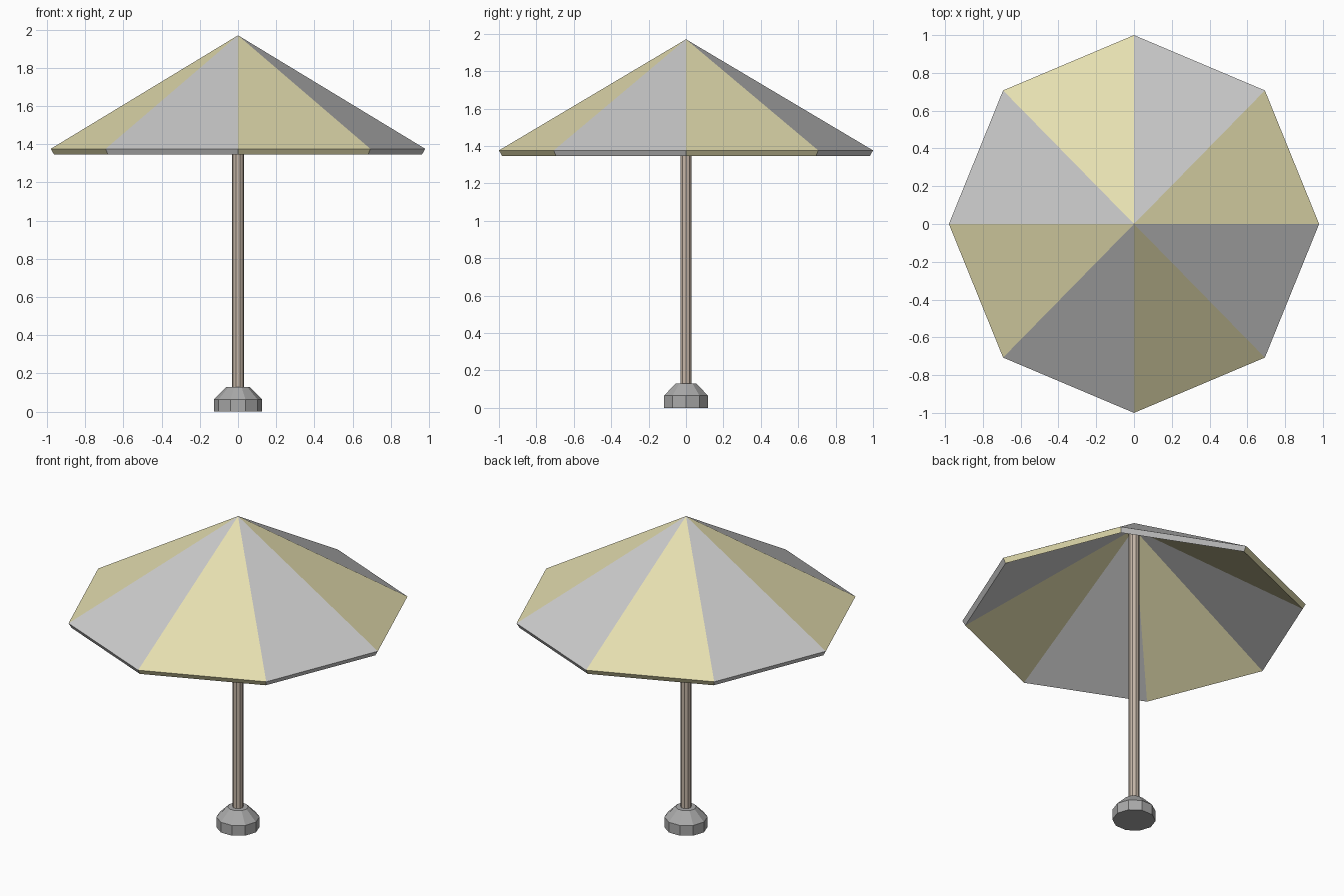
import bpy, math

if "Cube" in bpy.data.objects:
    bpy.data.objects.remove(bpy.data.objects["Cube"])


def material(name, rgb):
    m = bpy.data.materials.new(name)
    m.diffuse_color = (*rgb, 1)
    m.use_nodes = True
    m.node_tree.nodes["Principled BSDF"].inputs["Base Color"].default_value = m.diffuse_color
    return m


def ring(rx, ry, z, n):
    return [(rx * math.cos(2 * math.pi * i / n), ry * math.sin(2 * math.pi * i / n), z)
            for i in range(n)]


def make(name, verts, faces, mats, indices=None):
    me = bpy.data.meshes.new(name)
    me.from_pydata(verts, [], faces)
    for m in mats:
        me.materials.append(m)
    if indices:
        for p, k in zip(me.polygons, indices):
            p.material_index = k
    ob = bpy.data.objects.new(name, me)
    bpy.context.collection.objects.link(ob)
    return ob


def lathe(name, profile, n, mat, y_scale=1.0):
    """Capped faceted solid from (radius, z) pairs, bottom to top."""
    verts = [v for r, z in profile for v in ring(r, r * y_scale, z, n)]
    last = (len(profile) - 1) * n
    faces = [list(range(n))[::-1], list(range(last, last + n))]
    for k in range(len(profile) - 1):
        for i in range(n):
            j = (i + 1) % n
            faces.append((k * n + i, k * n + j, (k + 1) * n + j, (k + 1) * n + i))
    return make(name, verts, faces, [mat])


yellow = material("yellow_fabric", (0.78, 0.73, 0.43))
white = material("pale_fabric", (0.8, 0.8, 0.8))
wood = material("pole_wood", (0.56, 0.47, 0.39))
stone = material("base_stone", (0.4, 0.4, 0.4))

# Canopy: thick eight-panel shell in alternating colours
N = 8
verts = ring(0.98, 1.0, 1.376, N) + ring(0.963, 0.983, 1.346, N)
verts += [(0, 0, 1.97), (0, 0, 1.93)]
faces, idx = [], []
for i in range(N):
    j = (i + 1) % N
    faces += [(i, j, 2 * N), (N + i, N + j, j, i), (N + j, N + i, 2 * N + 1)]
    idx += [i % 2] * 3
make("canopy", verts, faces, [yellow, white], idx)

# Pole up to the canopy peak
lathe("pole", [(0.031, 0.1), (0.031, 1.92)], 10, wood, 0.98)

# Weighted base with sloped shoulder
lathe("base", [(0.125, 0), (0.125, 0.065), (0.06, 0.13)], 10, stone, 0.98)
